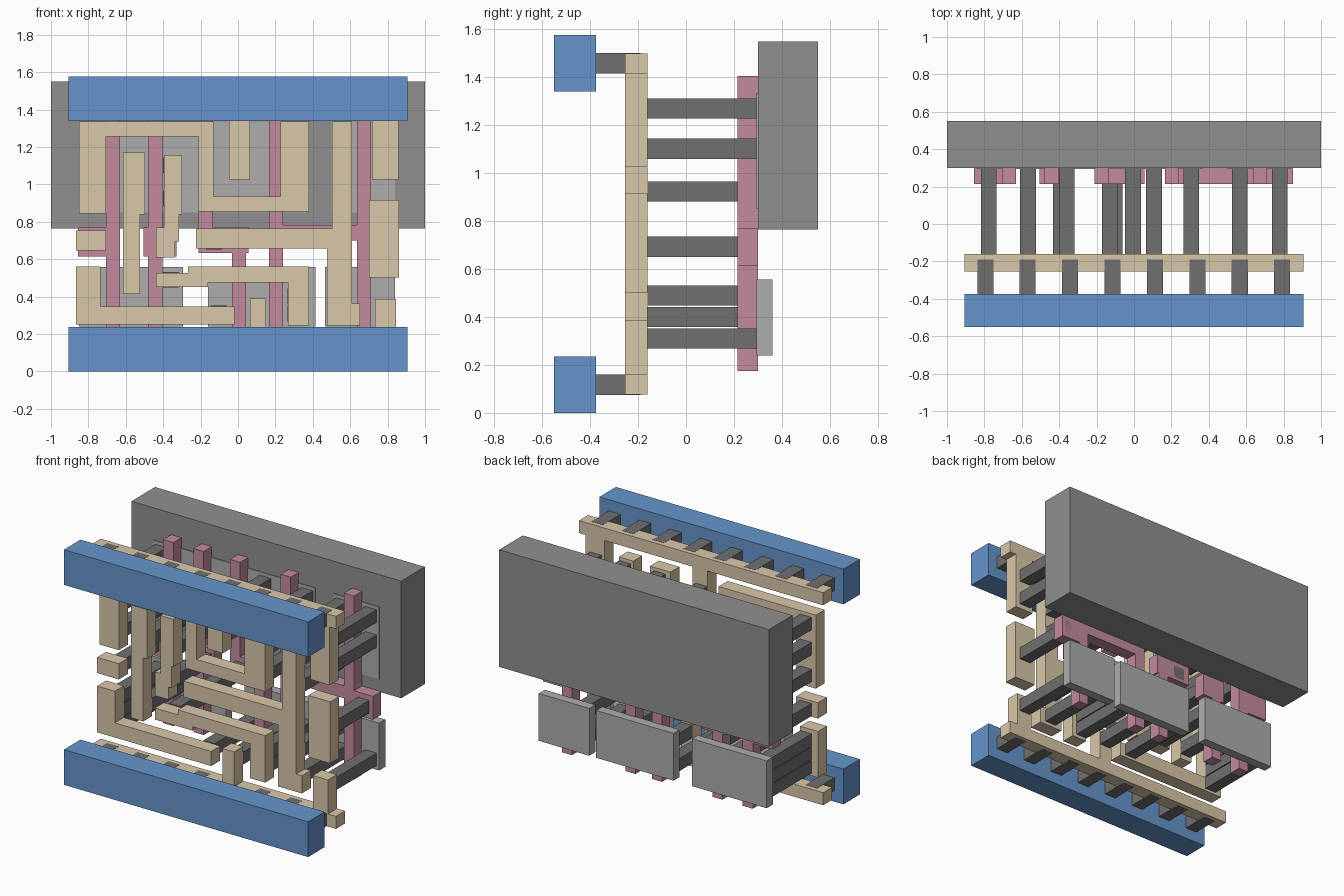
import bpy, bmesh


def material(name, rgb):
    m = bpy.data.materials.new(name)
    m.diffuse_color = (*rgb, 1)
    return m


BLUE = material("rail_blue", (0.13, 0.30, 0.60))
TAN = material("wire_tan", (0.70, 0.58, 0.40))
PINK = material("gate_pink", (0.55, 0.26, 0.34))
DARK = material("contact_dark", (0.16, 0.16, 0.16))
GREY = material("well_grey", (0.28, 0.28, 0.28))
LIGHT = material("pad_grey", (0.42, 0.42, 0.42))


def layer(name, rects, y0, y1, mat):
    """One object of boxes: rects are (x0, x1, z0, z1), all spanning y0..y1."""
    bm = bmesh.new()
    for x0, x1, z0, z1 in rects:
        r = bmesh.ops.create_cube(bm, size=1)
        for v in r["verts"]:
            v.co = (x1 if v.co.x > 0 else x0,
                    y1 if v.co.y > 0 else y0,
                    z1 if v.co.z > 0 else z0)
    me = bpy.data.meshes.new(name)
    bm.to_mesh(me)
    bm.free()
    me.materials.append(mat)
    ob = bpy.data.objects.new(name, me)
    bpy.context.collection.objects.link(ob)
    return ob


def square(x, z, h=0.042):
    return (x - h, x + h, z - h, z + h)


def wire(name, *rects):
    layer(name, rects, -0.255, -0.16, TAN)


def gate(name, *rects):
    layer(name, rects, 0.215, 0.3, PINK)


# Back slab and the thin plates in front of and below it
layer("back_slab", [(-1, 1, 0.765, 1.55)], 0.3, 0.55, GREY)
layer("upper_plates", [(-0.84, 0.365, 0.85, 1.335), (0.50, 0.84, 0.85, 1.335)], 0.295, 0.36, LIGHT)
layer("lower_plates", [(-0.85, -0.295, 0.24, 0.557), (-0.16, 0.415, 0.24, 0.557),
                       (0.465, 0.84, 0.24, 0.557)], 0.295, 0.36, LIGHT)

# Front rails, with pegs to the tan bars behind them
bars = {"lower": (0.0, 0.118), "upper": (1.34, 1.458)}
for name, (z, zc) in bars.items():
    layer(name + "_rail", [(-0.905, 0.905, z, z + 0.236)], -0.55, -0.375, BLUE)
    layer(name + "_rail_pegs", [square(-0.795 + 0.2267 * i, zc, 0.043) for i in range(8)],
          -0.375, -0.19, DARK)

# Tan wiring
wire("upper_bar", (-0.905, 0.905, 1.416, 1.5), (-0.048, 0.064, 1.027, 1.416),
     (0.717, 0.858, 1.027, 1.416))
wire("lower_bar", (-0.905, 0.905, 0.076, 0.16), (0.064, 0.15, 0.16, 0.39),
     (0.733, 0.845, 0.16, 0.388))
wire("upper_hook_wire", (-0.85, -0.705, 0.843, 1.255), (-0.85, -0.13, 1.255, 1.335),
     (-0.21, -0.13, 0.855, 1.255), (-0.13, 0.38, 0.855, 0.935), (0.227, 0.38, 0.935, 1.335))
wire("right_tall_wire", (0.503, 0.61, 0.765, 1.335), (-0.225, 0.61, 0.658, 0.765),
     (0.476, 0.61, 0.246, 0.658), (0.61, 0.652, 0.246, 0.364))
wire("right_tab", (0.70, 0.862, 0.503, 0.916))
wire("left_tab", (-0.866, -0.705, 0.647, 0.752))
wire("left_corner_wire", (-0.866, -0.735, 0.348, 0.56), (-0.866, -0.02, 0.25, 0.348))
wire("left_tall_wire", (-0.615, -0.497, 0.84, 1.17), (-0.615, -0.524, 0.414, 0.84))
wire("left_short_wire", (-0.396, -0.30, 0.84, 1.158), (-0.396, -0.315, 0.695, 0.84),
     (-0.438, -0.338, 0.61, 0.77))
wire("lower_step_wire", (-0.438, -0.16, 0.45, 0.527), (-0.267, 0.38, 0.476, 0.56),
     (0.267, 0.38, 0.246, 0.476))

# Pink gate strips with their pads
LOW, TOP = 0.175, 1.405
gate("gate_1", (-0.705, -0.63, LOW, TOP), (-0.855, -0.705, 0.613, 0.77))
gate("gate_2", (-0.48, -0.405, LOW, TOP), (-0.505, -0.33, 0.613, 0.77))
gate("gate_3", (-0.21, -0.135, 0.77, TOP), (-0.21, 0.055, 0.633, 0.77),
     (-0.032, 0.043, LOW, 0.633))
gate("gate_4", (0.165, 0.24, LOW, TOP), (0.24, 0.636, 0.70, 0.783),
     (0.636, 0.71, LOW, TOP), (0.71, 0.85, 0.613, 0.77))

# Long dark pins from wiring to the gates and plates
columns = {
    -0.777: (0.31, 0.40, 0.49, 0.693, 0.923, 1.102, 1.27),
    -0.567: (0.49, 0.923, 1.102),
    -0.36: (0.49, 0.923, 1.102),
    -0.39: (0.693,),
    -0.128: (0.693,),
    -0.103: (0.31,),
    -0.005: (1.102, 1.27),
    0.107: (0.31,),
    0.306: (0.31, 0.40, 0.923, 1.102, 1.27),
    0.565: (0.31, 0.49, 0.923, 1.102, 1.27),
    0.78: (0.31, 0.693, 1.102, 1.27),
}
layer("long_pins", [square(x, z) for x, zs in columns.items() for z in zs], -0.16, 0.3, DARK)
